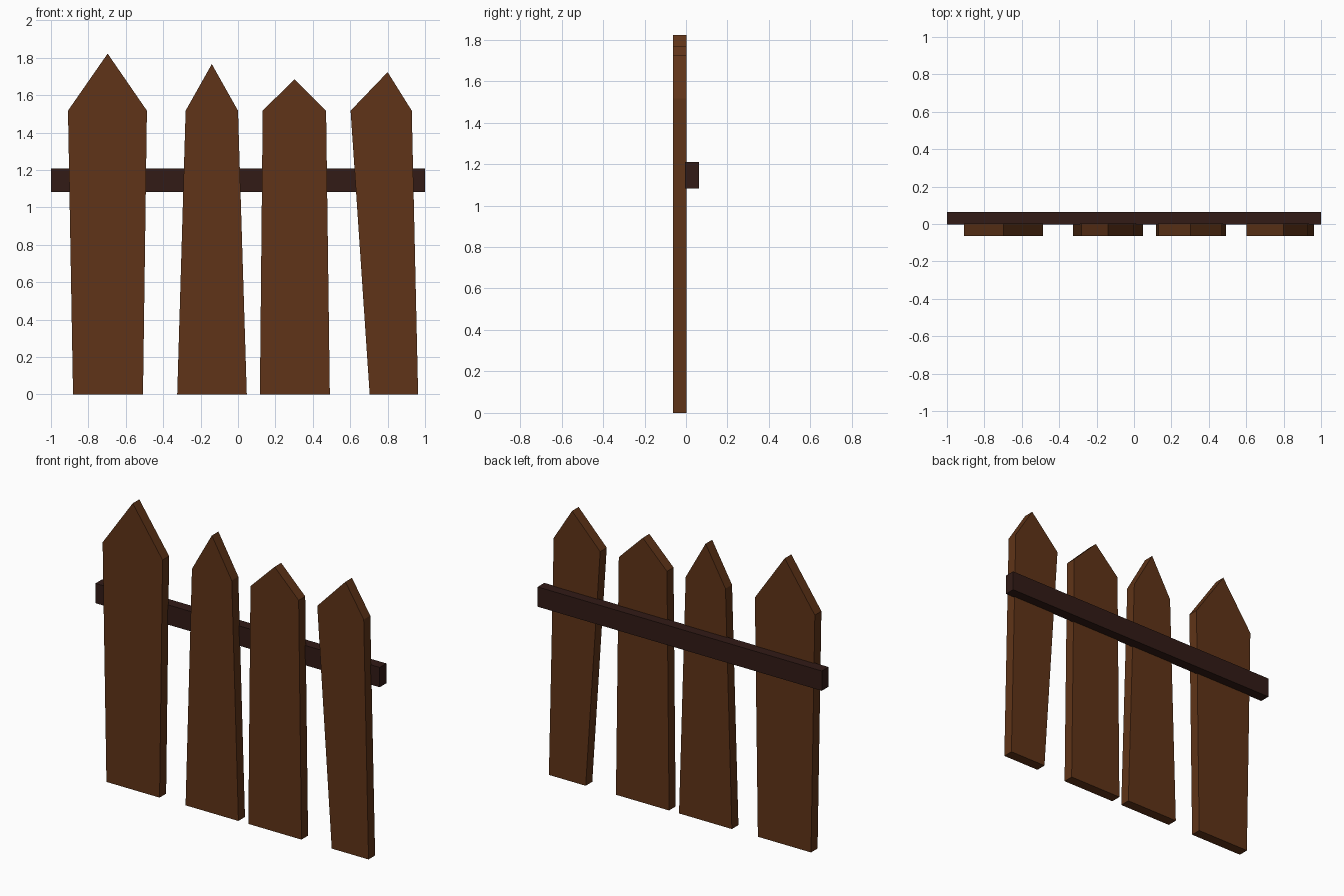
import bpy, bmesh

if "Cube" in bpy.data.objects:
    bpy.data.objects.remove(bpy.data.objects["Cube"])


def material(name, rgb):
    m = bpy.data.materials.new(name)
    m.diffuse_color = (*rgb, 1)
    m.use_nodes = True
    m.node_tree.nodes["Principled BSDF"].inputs["Base Color"].default_value = m.diffuse_color
    return m


def extrude_profile(name, profile, y0, y1, mat):
    """Extrude an (x, z) outline, listed counter-clockwise from the front, from y0 to y1."""
    bm = bmesh.new()
    face = bm.faces.new([bm.verts.new((x, y0, z)) for x, z in profile])
    ext = bmesh.ops.extrude_face_region(bm, geom=[face], use_keep_orig=True)
    moved = [v for v in ext["geom"] if isinstance(v, bmesh.types.BMVert)]
    bmesh.ops.translate(bm, verts=moved, vec=(0, y1 - y0, 0))
    bmesh.ops.recalc_face_normals(bm, faces=bm.faces[:])
    mesh = bpy.data.meshes.new(name)
    bm.to_mesh(mesh)
    bm.free()
    mesh.materials.append(mat)
    ob = bpy.data.objects.new(name, mesh)
    bpy.context.collection.objects.link(ob)
    return ob


wood = material("picket_wood", (0.115, 0.034, 0.009))
dark_wood = material("rail_wood", (0.032, 0.011, 0.008))

# Pickets: bottom left/right x, shoulder left/right x, tip x, tip z
SHOULDER_Z = 1.517
pickets = [
    (-0.882, -0.508, -0.909, -0.487, -0.697, 1.822),
    (-0.325, 0.047, -0.280, 0.000, -0.140, 1.766),
    (0.117, 0.491, 0.132, 0.471, 0.302, 1.685),
    (0.704, 0.963, 0.602, 0.929, 0.800, 1.723),
]
for i, (bl, br, sl, sr, tx, tz) in enumerate(pickets, 1):
    outline = [(bl, 0), (br, 0), (sr, SHOULDER_Z), (tx, tz), (sl, SHOULDER_Z)]
    extrude_profile(f"picket_{i}", outline, -0.063, 0.003, wood)

# Cross rail behind the pickets
extrude_profile("cross_rail", [(-1, 1.083), (1, 1.083), (1, 1.209), (-1, 1.209)],
                -0.004, 0.063, dark_wood)
